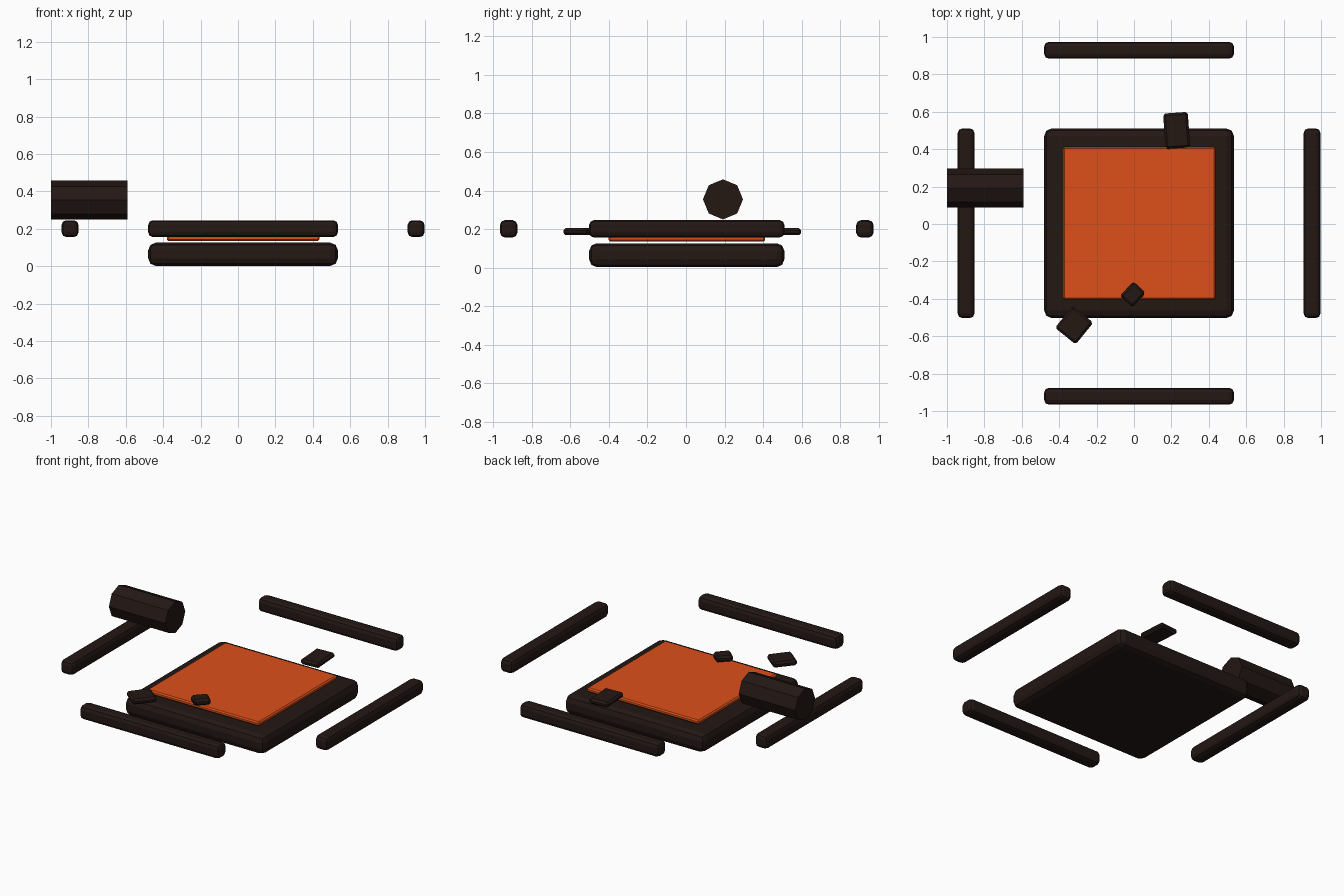
import bpy
import math

if "Cube" in bpy.data.objects:
    bpy.data.objects.remove(bpy.data.objects["Cube"])


def material(name, color):
    m = bpy.data.materials.new(name)
    m.diffuse_color = color
    m.use_nodes = True
    m.node_tree.nodes["Principled BSDF"].inputs["Base Color"].default_value = m.diffuse_color
    return m


dark = material("charred_stone", (0.017, 0.009, 0.007, 1))
hot = material("glowing_orange", (0.72, 0.08, 0.01, 1))


def box(name, center, size, bevel, segments=1, mat=dark, turn=0):
    bpy.ops.mesh.primitive_cube_add(size=1, location=center)
    ob = bpy.context.object
    ob.name = name
    ob.scale = size
    bpy.ops.object.transform_apply(location=False, rotation=False, scale=True)
    ob.rotation_euler.z = math.radians(turn)
    mod = ob.modifiers.new("edge_bevel", 'BEVEL')
    mod.width = bevel
    mod.segments = segments
    ob.data.materials.append(mat)
    return ob


CX, CY = 0.027, 0.004
SIDE = 1.014

# Base slab and glowing plate
box("base_slab", (CX, CY, 0.064), (SIDE, SIDE, 0.124), 0.04, 2)
box("glowing_plate", (CX, CY, 0.15), (0.815, 0.815, 0.028), 0.008, 1, hot)

# Four loose rails around the slab
for s, fb, lr in ((-1, "front", "left"), (1, "back", "right")):
    box(fb + "_rail", (CX, CY + s * 0.925, 0.201), (SIDE, 0.09, 0.09), 0.025, 2)
    box(lr + "_rail", (CX + s * 0.925, CY, 0.201), (0.09, SIDE, 0.09), 0.025, 2)

# Eight-sided cylinder lying along x
bpy.ops.mesh.primitive_cylinder_add(vertices=8, radius=0.104, depth=0.41,
                                    location=(-0.795, 0.192, 0.354),
                                    rotation=(0, math.pi / 2, 0))
drum = bpy.context.object
drum.name = "octagonal_drum"
drum.data.materials.append(dark)

# Thin floating shards
shards = [
    ("back_shard", (0.228, 0.5, 0.186), (0.132, 0.19, 0.036), 4),
    ("front_shard", (-0.32, -0.541, 0.186), (0.142, 0.15, 0.036), -39),
    ("plate_shard", (-0.006, -0.377, 0.186), (0.09, 0.105, 0.04), -43),
]
for name, center, size, turn in shards:
    box(name, center, size, 0.012, 1, dark, turn)
